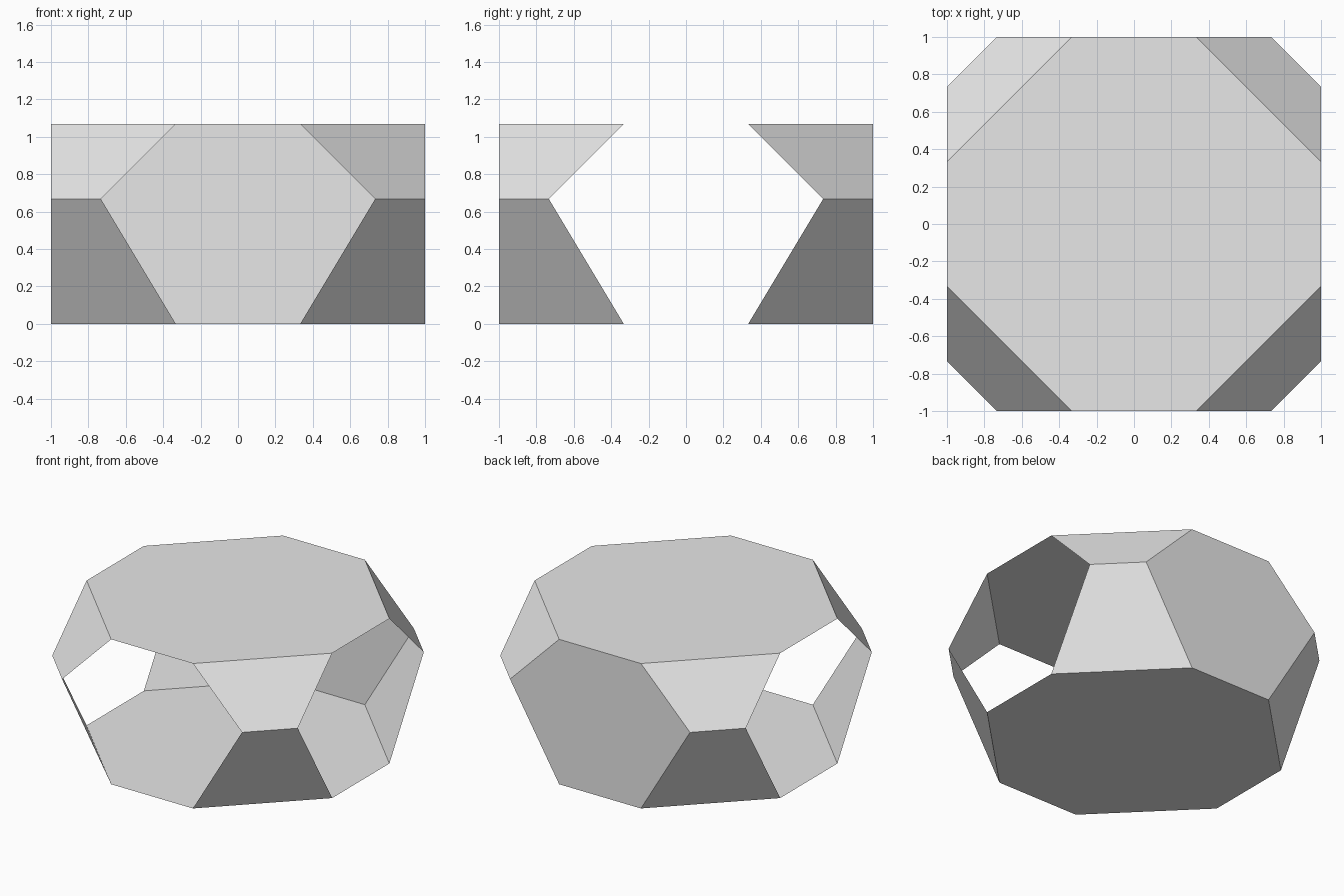
import bpy
import bmesh
from math import radians
from mathutils import Matrix, Vector

cube = bpy.data.objects.get("Cube")
if cube:
    bpy.data.objects.remove(cube, do_unlink=True)

HEIGHT = 1.067     # top panel level
WAIST = 0.667      # level where the corner panels fold
WIDE = 0.667       # corner cut at top and bottom
NARROW = 0.267     # corner cut at the waist

grey = bpy.data.materials.new("light_grey")
grey.use_nodes = True
grey.diffuse_color = (0.8, 0.8, 0.8, 1)
grey.node_tree.nodes["Principled BSDF"].inputs["Base Color"].default_value = (0.8, 0.8, 0.8, 1)


def panel(name, points, outward):
    """Single flat panel whose normal faces the outward direction."""
    bm = bmesh.new()
    face = bm.faces.new([bm.verts.new(p) for p in points])
    face.normal_update()
    if face.normal.dot(Vector(outward)) < 0:
        face.normal_flip()
    mesh = bpy.data.meshes.new(name)
    bm.to_mesh(mesh)
    bm.free()
    mesh.materials.append(grey)
    obj = bpy.data.objects.new(name, mesh)
    bpy.context.collection.objects.link(obj)


def corner_edge(quarter, cut, z):
    """Two ends of the cut across one corner, counter-clockwise."""
    turn = Matrix.Rotation(radians(90 * quarter), 3, "Z")
    return [turn @ Vector(p) for p in ((1, 1 - cut, z), (1 - cut, 1, z))]


# Octagonal floor and top panels
for name, z, side in (("floor_panel", 0, -1), ("top_panel", HEIGHT, 1)):
    outline = [p for q in range(4) for p in corner_edge(q, WIDE, z)]
    panel(name, outline, (0, 0, side))

# Folded corner panels
for q, corner in enumerate(("back_left", "back_right", "front_right", "front_left")):
    waist = corner_edge(q, NARROW, WAIST)
    outward = waist[0] + waist[1]
    for level, z in (("lower", 0), ("upper", HEIGHT)):
        end = corner_edge(q, WIDE, z)
        panel(f"{corner}_{level}_corner", waist + end[::-1], (outward.x, outward.y, 0))

# Hexagonal back wall; the front and both sides stay open
half = [(1 - WIDE, 0), (1 - NARROW, WAIST), (1 - WIDE, HEIGHT)]
wall = [(x, 1, z) for x, z in half] + [(-x, 1, z) for x, z in reversed(half)]
panel("back_wall", wall, (0, 1, 0))
